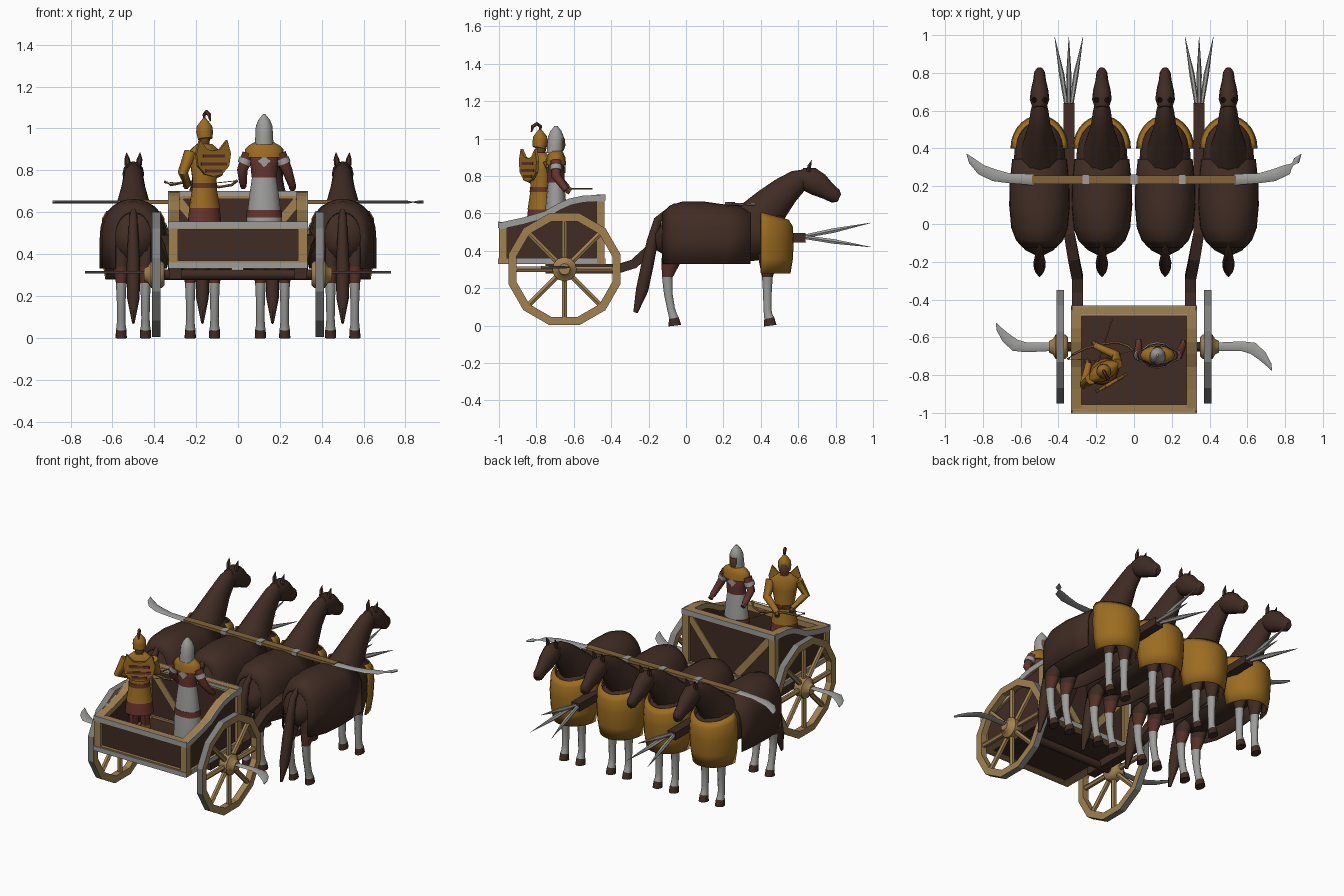
import bpy, bmesh
from math import pi, sin, cos, radians, sqrt
from mathutils import Vector, Matrix

cube = bpy.data.objects.get("Cube")
if cube:
    bpy.data.objects.remove(cube)


def material(name, *rgb):
    m = bpy.data.materials.new(name)
    m.use_nodes = True
    m.diffuse_color = (*rgb, 1)
    m.node_tree.nodes["Principled BSDF"].inputs["Base Color"].default_value = (*rgb, 1)
    return m


BROWN = material("dark_brown", .051, .025, .017)
TAN = material("tan_wood", .36, .22, .078)
DARKTAN = material("dark_tan_wood", .23, .13, .04)
GREY = material("pale_grey", .34, .34, .33)
IRON = material("iron_grey", .21, .21, .2)
GOLD = material("ochre_gold", .33, .15, .014)
RED = material("dull_red", .14, .034, .026)
RUSSET = material("russet_brown", .095, .03, .021)
SKIN = material("skin", .13, .06, .035)
rounded = []
place = Matrix()


def skin(name, rows, mats, wrap=True, caps=True, smooth=True):
    """Mesh over rows of points, with optional end caps."""
    bm = bmesh.new()
    grid = [[bm.verts.new(place @ Vector(p)) for p in row] for row in rows]
    n = len(grid[0])
    for a, b in zip(grid, grid[1:]):
        for j in range(n if wrap else n - 1):
            k = (j + 1) % n
            bm.faces.new((a[j], a[k], b[k], b[j]))
    if caps and wrap:
        bm.faces.new(grid[0][::-1])
        bm.faces.new(grid[-1])
    me = bpy.data.meshes.new(name)
    bm.to_mesh(me)
    bm.free()
    for m in mats if isinstance(mats, (list, tuple)) else [mats]:
        me.materials.append(m)
    ob = bpy.data.objects.new(name, me)
    bpy.context.scene.collection.objects.link(ob)
    if smooth:
        rounded.append(ob)
    return ob


def loft(name, rings, mats, n=10, smooth=True, phase=0):
    """Elliptical rings (x, y, z, half width, half depth) along a path."""
    pts = [Vector(r[:3]) for r in rings]
    rows = []
    for i, (p, r) in enumerate(zip(pts, rings)):
        t = (pts[min(i + 1, len(pts) - 1)] - pts[max(i - 1, 0)]).normalized()
        ref = Vector((0, 1, 0)) if abs(t.x) > .8 else Vector((1, 0, 0))
        side = (ref - t * ref.dot(t)).normalized()
        up = t.cross(side)
        rows.append([p + side * r[3] * cos(phase + 2 * pi * j / n)
                     + up * r[4] * sin(phase + 2 * pi * j / n) for j in range(n)])
    return skin(name, rows, mats, smooth=smooth)


def beam(name, path, w, h, mat):
    """Square-edged bar of width w and height h along a path."""
    k = sqrt(2) / 2
    return loft(name, [(*p, w * k, h * k) for p in path], mat, 4, False, pi / 4)


def rod(name, path, r, mat, n=8):
    return loft(name, [(*p, r, r) for p in path], mat, n)


def prism(name, pts, vec, mat):
    v = Vector(vec)
    ob = skin(name, [pts, [Vector(p) + v for p in pts]], mat, smooth=False)
    bm = bmesh.new()
    bm.from_mesh(ob.data)
    bmesh.ops.recalc_face_normals(bm, faces=bm.faces)
    bm.to_mesh(ob.data)
    bm.free()
    return ob


def thicken(ob, t):
    m = ob.modifiers.new("thickness", 'SOLIDIFY')
    m.thickness, m.offset = t, 0
    m.material_offset = len(ob.data.materials) - 1


# Horse, built once at x = 0
first = set(bpy.data.objects)
loft("horse_body", [(0, *r) for r in (
    (-.145, .52, .03, .05), (-.13, .51, .08, .11), (-.08, .505, .125, .147), (0, .5, .145, .16),
    (.12, .495, .152, .16), (.25, .49, .147, .148), (.35, .49, .135, .145), (.45, .495, .128, .135),
    (.53, .5, .095, .095), (.56, .51, .04, .04))], BROWN, 16)
loft("horse_neck", [(0, *r) for r in (
    (.37, .55, .11, .125), (.46, .65, .077, .1), (.53, .72, .057, .08), (.6, .775, .047, .062),
    (.645, .8, .035, .04))], BROWN, 12)
loft("horse_head", [(0, *r) for r in (
    (.61, .805, .035, .04), (.66, .783, .052, .068), (.71, .753, .046, .064), (.76, .718, .034, .047),
    (.8, .692, .029, .04), (.82, .683, .017, .022))], BROWN, 12)
loft("horse_tail", [(0, *r) for r in (
    (-.1, .61, .015, .015), (-.15, .565, .02, .022), (-.18, .45, .027, .03),
    (-.205, .33, .033, .033), (-.235, .19, .03, .033), (-.27, .07, .006, .012))], BROWN, 8)
LEG = ((.42, .05, .07), (.33, .038, .05), (.26, .025, .03), (.17, .021, .024),
       (.09, .02, .022), (.055, .022, .024), (.04, .025, .028), (0, .027, .036))
HIND = (-.06, -.085, -.1, -.095, -.08, -.07, -.065, -.06)
FORE = (.44, .44, .435, .435, .435, .44, .445, .45)
for s, side in ((1, "left"), (-1, "right")):
    for pos, ys in (("hind", HIND), ("front", FORE)):
        leg = loft(f"horse_{pos}_leg_{side}", [(s * .058, y, *r) for y, r in zip(ys, LEG)],
                   (BROWN, GREY, RUSSET), 10)
        for f in leg.data.polygons:
            z = f.center.z
            f.material_index = 0 if z < .04 or z > .36 else 1 if z < .28 else 2 if pos == "hind" else 0
    loft(f"horse_ear_{side}", [(s * .026, .655, .825, .016, .014), (s * .03, .66, .855, .013, .011),
                               (s * .032, .672, .885, .001, .001)], BROWN, 6)

# Side cloth and chest apron of the horse
arc = [pi * j / 14 for j in range(15)]
rows = [[(w, y, .33)] + [(w * cos(t), y, .47 + (top - .47) * sin(t) ** .8) for t in arc] + [(-w, y, .33)]
        for y, w, top in ((-.125, .085, .6), (-.085, .122, .64), (-.02, .147, .66), (.1, .158, .66),
                          (.22, .155, .643), (.345, .142, .632))]
thicken(skin("horse_side_cloth", rows, BROWN, wrap=False), .006)
rows = [[(w * cos(t), .4 + d * sin(t), z + .04 * (1 - sin(t)) * (z > .5)) for t in arc]
        for z, w, d in ((.28, .13, .155), (.36, .143, .168), (.46, .15, .172),
                        (.53, .145, .167), (.565, .125, .145))]
thicken(skin("horse_chest_apron", rows, (GOLD, BROWN), wrap=False), .008)
horse = [o for o in bpy.data.objects if o not in first]

# Flat yoke with bands and end blades
beam("yoke_bar", [(-.54, .235, .649), (.54, .235, .649)], .046, .018, DARKTAN)
for x in (-.255, 0, .255):
    beam("yoke_band", [(x - .018, .235, .649), (x + .018, .235, .649)], .052, .024, GREY)
for s in (1, -1):
    loft("yoke_blade", [(s * x, y, .648, w, .007) for x, y, w in (
        (.53, .235, .03), (.66, .242, .026), (.74, .258, .032), (.81, .288, .028),
        (.86, .335, .018), (.885, .37, .002))], GREY, 8)

    # Draught pole with three spikes
    beam("draught_pole", [(s * x, y, z) for x, y, z in (
        (.3, -.75, .305), (.3, -.36, .305), (.3, -.28, .33), (.32, -.18, .42), (.343, -.05, .465),
        (.345, .64, .47))], .058, .05, BROWN)
    for dx, z in ((-.075, .42), (0, .55), (.075, .42)):
        x = s * .345
        loft("pole_spike", [(x + dx * .15, .62, .475, .011, .011),
                            (x + dx * .5, .79, .475 + (z - .475) * .45, .014, .014),
                            (x + dx, .99, z, .001, .001)], GREY, 6)

    # Wheel: twelve-sided rim with metal tyre, spokes, hub
    rim = [[] for _ in range(5)]
    for i in range(12):
        a = 2 * pi * i / 12 + pi / 12
        for row, (x, r) in zip(rim, ((.37, .265), (.37, .31), (.41, .31), (.41, .265), (.37, .265))):
            row.append((s * x, -.65 + r * cos(a), .302 + r * sin(a)))
    wheel = skin("wheel_rim", rim if s > 0 else rim[::-1], (TAN, IRON), caps=False, smooth=False)
    for f in wheel.data.polygons:
        out = Vector((0, f.center.y + .65, f.center.z - .302))
        f.material_index = int(abs(f.normal.x) < .5 and out.length > .28)
    for i in range(8):
        a = pi * i / 4
        d = Vector((0, cos(a), sin(a)))
        c = Vector((s * .39, -.65, .302))
        rod("wheel_spoke", [c + d * .04, c + d * .275], .016, TAN, 6)
    loft("wheel_hub", [(s * x, -.65, .302, r, r) for x, r in (
        (.35, .05), (.365, .065), (.415, .065), (.43, .04), (.45, .03))], TAN, 12)

    # Axle blade, turned half round on the other side
    loft("axle_blade", [(s * x, -.65 + s * y, .312, w, .006) for x, y, w in (
        (.43, 0, .022), (.57, .003, .026), (.63, -.008, .032), (.68, -.05, .026),
        (.715, -.095, .014), (.73, -.125, .002))], GREY, 8)
rod("axle", [(-.37, -.65, .302), (.37, -.65, .302)], .025, BROWN)

# Chariot body
TOP = ((-.985, .535), (-.87, .56), (-.75, .595), (-.68, .635), (-.62, .662), (-.55, .677), (-.455, .682))
prism("chariot_floor", [(-.31, -.98, .335), (.31, -.98, .335), (.31, -.45, .335), (-.31, -.45, .335)],
      (0, 0, .02), BROWN)
prism("rear_panel", [(-.3, -.98, .34), (.3, -.98, .34), (.3, -.98, .53), (-.3, -.98, .53)],
      (0, .015, 0), BROWN)
prism("front_panel", [(-.3, -.465, .34), (.3, -.465, .34), (.3, -.465, .68), (-.3, -.465, .68)],
      (0, .015, 0), BROWN)
for s in (1, -1):
    prism("side_panel", [(s * .3, -.98, .34), (s * .3, -.455, .34)] + [(s * .3, y, z) for y, z in TOP[::-1]],
          (s * .015, 0, 0), BROWN)
    beam("side_rail", [(s * .304, y, z) for y, z in TOP], .05, .034, TAN)
    beam("side_rail_trim", [(s * .331, y, z) for y, z in ((-1, .532),) + TOP + ((-.437, .682),)],
         .006, .036, GREY)
    beam("side_sill", [(s * .304, -1, .345), (s * .304, -.435, .345)], .05, .03, TAN)
    beam("sill_trim", [(s * .331, -.955, .347), (s * .331, -.475, .347)], .006, .03, GREY)
    beam("rear_post", [(s * .309, -.978, .33), (s * .309, -.978, .535)], .045, .044, TAN)
    beam("front_post", [(s * .309, -.457, .33), (s * .309, -.457, .69)], .045, .044, TAN)
    beam("front_brace", [(s * .285, -.4575, .655), (s * .05, -.4575, .37)], .045, .03, TAN)
for y, z, edge in ((-.978, .536, -1.001), (-.457, .682, -.434)):
    beam("cross_rail", [(-.325, y, z), (.325, y, z)], .044, .036, TAN)
    beam("cross_rail_trim", [(-.333, edge, z + .003), (.333, edge, z + .003)], .006, .034, GREY)
    beam("cross_sill", [(-.325, y, .35), (.325, y, .35)], .044, .036, TAN)
    beam("cross_sill_trim", [(-.333, edge, .345), (.333, edge, .345)], .006, .03, GREY)
beam("inner_front_trim", [(-.28, -.482, .688), (.28, -.482, .688)], .008, .02, GREY)


def stack(name, rings, mat, n=12):
    """Upright body part from (z, half width, half depth, y) rings."""
    return loft(name, [(0, y, z, w, d) for z, w, d, y in rings], mat, n)


def arms(who, left, right, mat):
    for side, path in (("left", left), ("right", right)):
        loft(f"{who}_{side}_arm", [(*p, r, r) for p, r in zip(path, (.03, .025, .018))], mat, 8)
        rod(f"{who}_{side}_hand", [path[-1], Vector(path[-1]) + Vector((0, .02, -.012))], .016, SKIN, 6)


# Archer
place = Matrix.Translation((-.16, -.78, 0)) @ Matrix.Rotation(radians(30), 4, 'Z')
for s in (1, -1):
    loft("archer_leg", [(s * .035, 0, .44, .026, .03), (s * .033, 0, .62, .034, .04)], RED, 8)
    loft("archer_boot", [(s * .037, .012, .355, .026, .045), (s * .036, 0, .4, .026, .03),
                         (s * .036, 0, .47, .03, .034)], GOLD, 8)
stack("archer_skirt", ((.545, .085, .07, 0), (.63, .075, .06, 0), (.68, .066, .05, 0)), RED)
stack("archer_armour", ((.62, .078, .064, 0), (.7, .064, .052, 0), (.75, .06, .048, 0), (.83, .074, .052, 0),
                        (.89, .086, .048, 0), (.925, .04, .03, 0)), GOLD)
stack("archer_belt", ((.715, .064, .053, 0), (.74, .063, .052, 0)), RED)
stack("archer_head", ((.91, .022, .022, 0), (.945, .027, .03, .004), (.98, .034, .036, .006),
                      (1.0, .032, .034, .005)), SKIN)
stack("archer_helmet", ((.95, .036, .032, -.008), (.985, .04, .04, 0), (1.01, .037, .038, 0),
                        (1.03, .022, .023, 0), (1.05, .006, .006, 0)), GOLD)
loft("archer_plume", [(0, 0, 1.04, .005, .005), (0, .004, 1.065, .009, .009), (0, -.02, 1.08, .009, .01),
                      (0, -.045, 1.065, .01, .01), (0, -.055, 1.035, .003, .003)], RED, 6)
arms("archer", ((.08, 0, .885), (.1, .04, .79), (.03, .14, .735)),
     ((-.08, 0, .885), (-.125, -.01, .79), (-.05, .075, .735)), GOLD)
half = ((0, .035), (.035, .04), (.075, .085), (.095, .02), (.085, -.04), (.045, -.08))
outline = list(half) + [(0, -.09)] + [(-x, z) for x, z in half[:0:-1]]
prism("shield", [(.005 + x, -.08, .86 + z) for x, z in outline], (0, .016, 0), GOLD)
for w, z in ((.06, .868), (.07, .83), (.045, .797)):
    beam("shield_stripe", [(.005 - w, -.081, z), (.005 + w, -.081, z)], .006, .016, RED)

# Bow and arrow
place = Matrix()
rod("bow", [(-.35, -.715, .745), (-.32, -.69, .73), (-.25, -.655, .745), (-.17, -.635, .735),
            (-.09, -.625, .72), (-.03, -.645, .73), (-.005, -.67, .75)], .007, DARKTAN, 6)
rod("bow_string", [(-.35, -.715, .745), (-.2, -.72, .73), (-.005, -.67, .75)], .002, GREY, 4)
rod("arrow", [(-.19, -.73, .732), (-.115, -.5, .732)], .004, DARKTAN, 5)

# Driver
place = Matrix.Translation((.125, -.695, 0))
stack("driver_robe", ((.36, .09, .07, 0), (.57, .084, .062, 0), (.7, .068, .05, 0), (.78, .056, .042, 0)), GREY)
stack("driver_robe_border", ((.575, .086, .064, 0), (.61, .083, .062, 0)), RED)
stack("driver_tunic", ((.765, .06, .046, 0), (.82, .065, .046, 0), (.88, .08, .044, 0), (.92, .05, .034, 0)), RED)
stack("driver_collar", ((.86, .09, .054, 0), (.9, .092, .05, 0), (.918, .075, .042, 0), (.935, .045, .034, 0)), GOLD)
for y in (-.05, .05):
    prism("driver_chest_patch", [(-.035, y, .845), (0, y, .815), (.035, y, .845), (0, y, .868)],
          (0, -y * .15, 0), GREY)
stack("driver_hood", ((.92, .045, .042, -.008), (.965, .042, .044, -.004), (1.01, .04, .042, 0),
                      (1.04, .028, .03, 0), (1.068, .006, .008, 0)), GREY)
stack("driver_face", ((.94, .02, .022, .02), (.965, .026, .026, .024), (1.0, .028, .024, .024)), SKIN)
arms("driver", ((.075, 0, .88), (.11, 0, .8), (.135, .055, .725)),
     ((-.075, 0, .88), (-.105, 0, .8), (-.1, .06, .735)), RED)
for s in (1, -1):
    rod("driver_sleeve_band", [(s * .087, 0, .855), (s * .097, 0, .83)], .032, GREY)
place = Matrix()

# Smooth the rounded parts, then repeat the horse
bpy.ops.object.select_all(action='DESELECT')
for o in rounded:
    o.select_set(True)
bpy.context.view_layer.objects.active = rounded[0]
bpy.ops.object.shade_smooth_by_angle(angle=radians(50))
bpy.ops.object.select_all(action='DESELECT')
for o in horse:
    o.location.x = -.5
    for x in (-.17, .165, .5):
        c = o.copy()
        c.location.x = x
        bpy.context.scene.collection.objects.link(c)
